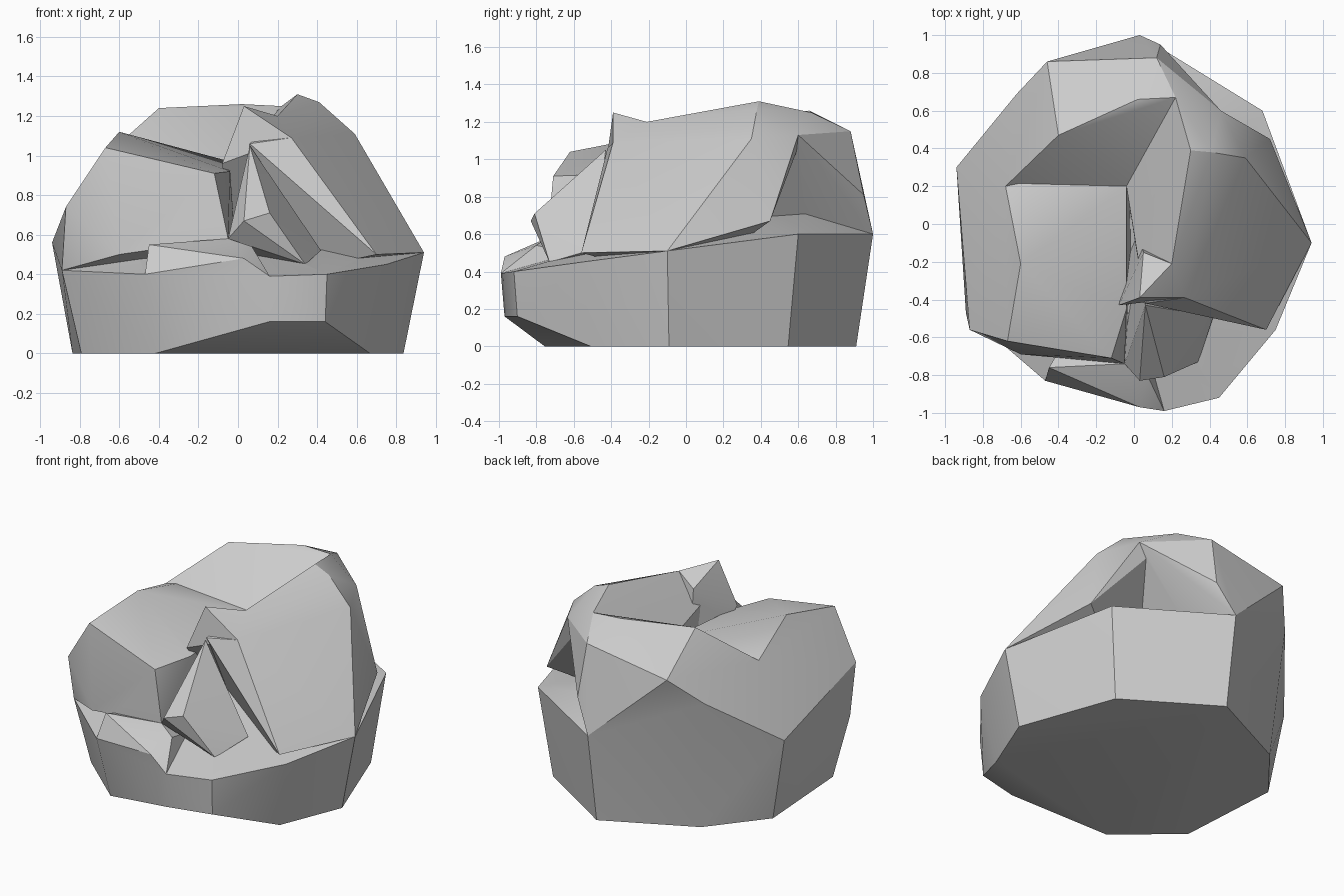
import bpy, bmesh, math
from mathutils import Vector as V

if "Cube" in bpy.data.objects:
    bpy.data.objects.remove(bpy.data.objects["Cube"])

CORE = V((0, 0, .35))


def chunk(name, pts):
    """Angular stone block: convex hull of its outer corners and the rock's core."""
    bm = bmesh.new()
    for p in list(pts) + [CORE]:
        bm.verts.new(p)
    res = bmesh.ops.convex_hull(bm, input=bm.verts)
    junk = [g for g in set(res["geom_interior"] + res["geom_unused"]) if isinstance(g, bmesh.types.BMVert)]
    bmesh.ops.delete(bm, geom=junk, context='VERTS')
    bmesh.ops.recalc_face_normals(bm, faces=bm.faces)
    me = bpy.data.meshes.new(name)
    bm.to_mesh(me)
    bm.free()
    ob = bpy.data.objects.new(name, me)
    bpy.context.collection.objects.link(ob)
    return ob


def foot(p):
    """Foot under a belt corner: pulled in to the ground, undercut at the front right."""
    undercut = p.y < -.9
    return V((p.x * .98, p.y * .98, .16)) if undercut else V((p.x * .89, max(p.y * .91, -.82), 0))


# corners shared by neighbouring blocks
left = V((-.62, .69, .87))
back = V((.03, 1, .6))
floor = V((-.04, .2, .97))
left_floor = V((-.68, .2, .99))
rim_end = V((.22, .67, 1.25))
shoulder = V((.46, .6, 1.13))
saddle = V((.2, -.21, 1.2))
brow = V((.27, -.39, 1.09))
pocket = V((-.05, -.74, .58))

# broad lower body: widest belt and its feet
belt = [V(p) for p in [(.94, -.1, .51), (.75, -.56, .45), (.45, -.92, .4), (.16, -.99, .39),
                       (-.47, -.83, .4), (-.89, -.47, .42), (-.94, .3, .56), (.68, .6, .6)]]
belt += [left, back]
rock = chunk("rock", belt + [foot(p) for p in belt])

parts = [
    # tall right-hand ridge with the peak
    chunk("right_ridge", [(.3, .39, 1.31), (.41, .38, 1.27), (.59, .35, 1.11), (.06, -.42, 1.06),
                          (.7, -.56, .5), (.72, .45, .67), (.01, -.12, .97),
                          belt[0], saddle, brow, rim_end, shoulder, floor]),
    # back rim of the hollow
    chunk("back_rim", [(-.4, .47, 1.24), (.02, .66, 1.26), (-.46, .86, 1.05), (.12, .88, 1.15),
                       (.14, .95, .81), rim_end, shoulder, floor, left_floor, left, back]),
    # left front block and hollow floor
    chunk("left_block", [(-.67, -.62, 1.04), (-.6, -.21, 1.12), (-.12, -.71, .91), (-.04, -.45, .92),
                         (-.87, -.56, .74), (-.6, -.69, .5), pocket, floor, left_floor, left, belt[5], belt[6]]),
    # low front lump
    chunk("front_lump", [(-.45, -.76, .55), (.03, -.97, .48), (.07, -.8, .54), belt[4], belt[3], pocket]),
    # pointed wedge in the front recess
    chunk("front_wedge", [(.06, -.43, 1.05), (.16, -.81, .71), (.03, -.83, .67),
                          (.42, -.49, .52), (.34, -.73, .45), pocket]),
    # small spur on the ridge end
    chunk("spur", [(.03, -.39, 1.25), (-.08, -.43, .96), (.05, -.15, 1.14), saddle, brow]),
]

# fuse the blocks into one stone
for p in parts:
    m = rock.modifiers.new(p.name, 'BOOLEAN')
    m.operation, m.solver, m.object = 'UNION', 'EXACT', p
bpy.context.view_layer.update()
dg = bpy.context.evaluated_depsgraph_get()
mesh = bpy.data.meshes.new_from_object(rock.evaluated_get(dg))
rock.modifiers.clear()
rock.data = mesh
for p in parts:
    bpy.data.objects.remove(p)

bpy.context.view_layer.objects.active = rock
rock.select_set(True)
bpy.ops.object.shade_smooth_by_angle(angle=math.radians(28))
